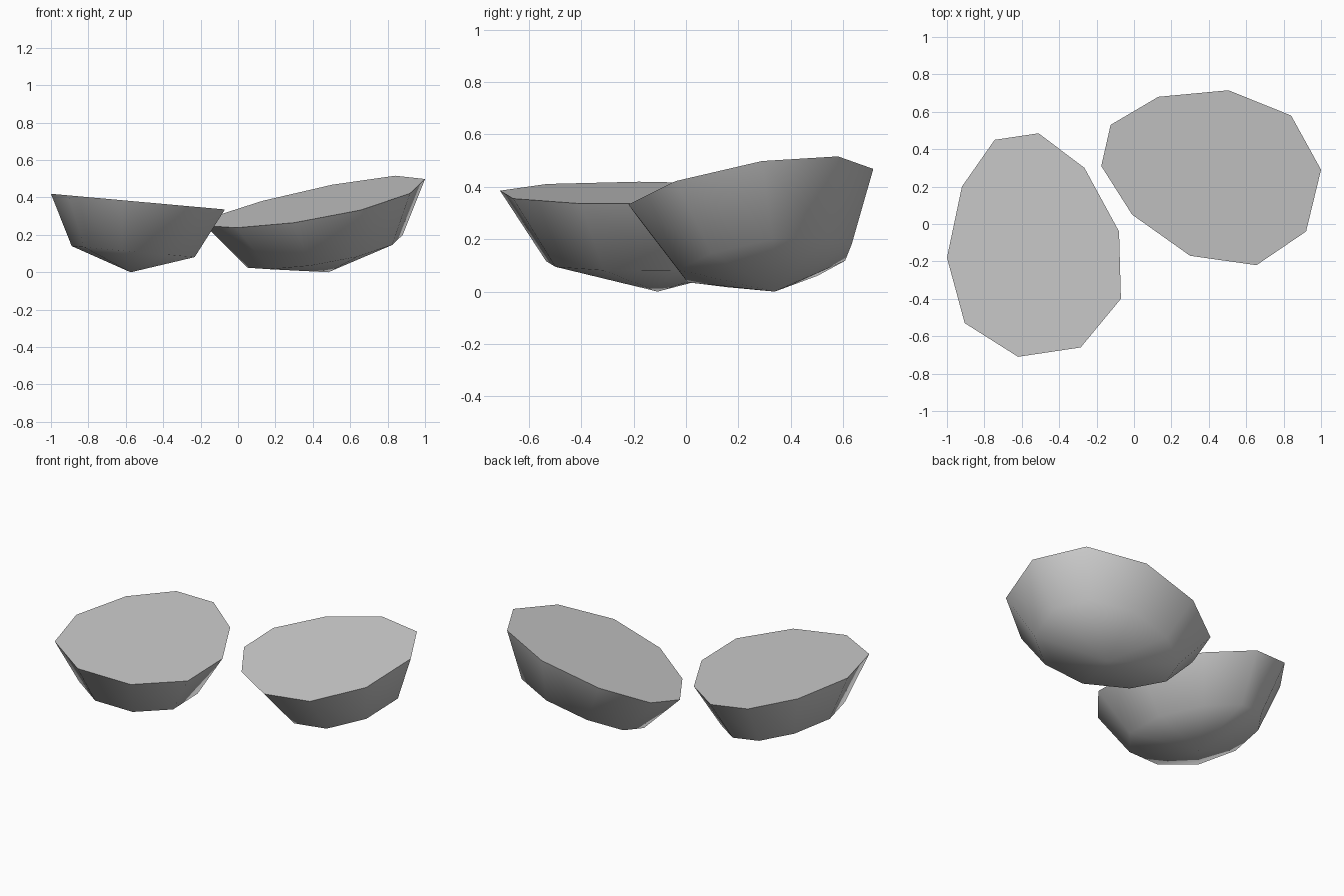
import bpy
import bmesh
import math
from mathutils import Vector

default_cube = bpy.data.objects.get("Cube")
if default_cube:
    bpy.data.objects.remove(default_cube, do_unlink=True)


def make_material(name, colour):
    material = bpy.data.materials.new(name)
    material.use_nodes = True
    material.diffuse_color = colour
    shader = material.node_tree.nodes["Principled BSDF"]
    shader.inputs["Base Color"].default_value = colour
    return material


def tilted_half(name, outline, centre_height, slope_x, slope_y, material):
    """Closed half spheroid hanging below a tilted flat face."""
    centre_x = sum(x for x, y in outline) / len(outline)
    centre_y = sum(y for x, y in outline) / len(outline)
    centre = Vector((centre_x, centre_y, centre_height))

    # Rim on the tilted plane, and the axis down to the apex at the ground
    rim = [Vector((x, y, centre_height
                   + slope_x * (x - centre_x)
                   + slope_y * (y - centre_y))) for x, y in outline]
    axis = Vector((slope_x, slope_y, -1)) * centre_height

    bm = bmesh.new()
    half_way = math.radians(45)
    upper = [bm.verts.new(point) for point in rim]
    middle = [bm.verts.new(centre + (point - centre) * math.cos(half_way)
                           + axis * math.sin(half_way)) for point in rim]
    apex = bm.verts.new(centre + axis)

    # Flat cut face, wall and bottom fan
    bm.faces.new(upper)
    count = len(rim)
    for i in range(count):
        j = (i + 1) % count
        bm.faces.new((upper[i], middle[i], middle[j], upper[j]))
        bm.faces.new((middle[i], apex, middle[j]))
    bmesh.ops.recalc_face_normals(bm, faces=bm.faces)

    mesh = bpy.data.meshes.new(name)
    bm.to_mesh(mesh)
    bm.free()
    mesh.materials.append(material)
    half = bpy.data.objects.new(name, mesh)
    bpy.context.collection.objects.link(half)

    # Smooth shell, sharp rim
    bpy.ops.object.select_all(action="DESELECT")
    half.select_set(True)
    bpy.context.view_layer.objects.active = half
    bpy.ops.object.shade_smooth_by_angle(angle=math.radians(70))
    return half


grey = make_material("light grey", (0.6, 0.6, 0.6, 1))

# Rim outlines seen from above
right_outline = [(-1, -.18), (-.905, -.53), (-.62, -.71), (-.285, -.66),
                 (-.07, -.4), (-.08, -.04), (-.265, .3), (-.51, .485),
                 (-.745, .45), (-.92, .2)]
left_outline = [(-.175, .31), (-.01, .05), (.3, -.17), (.655, -.22),
                (.92, -.04), (1, .29), (.84, .58), (.505, .715),
                (.13, .68), (-.125, .53)]

tilted_half("right_half", right_outline, .378, -.09, 0, grey)
tilted_half("left_half", left_outline, .367, .215, .18, grey)
